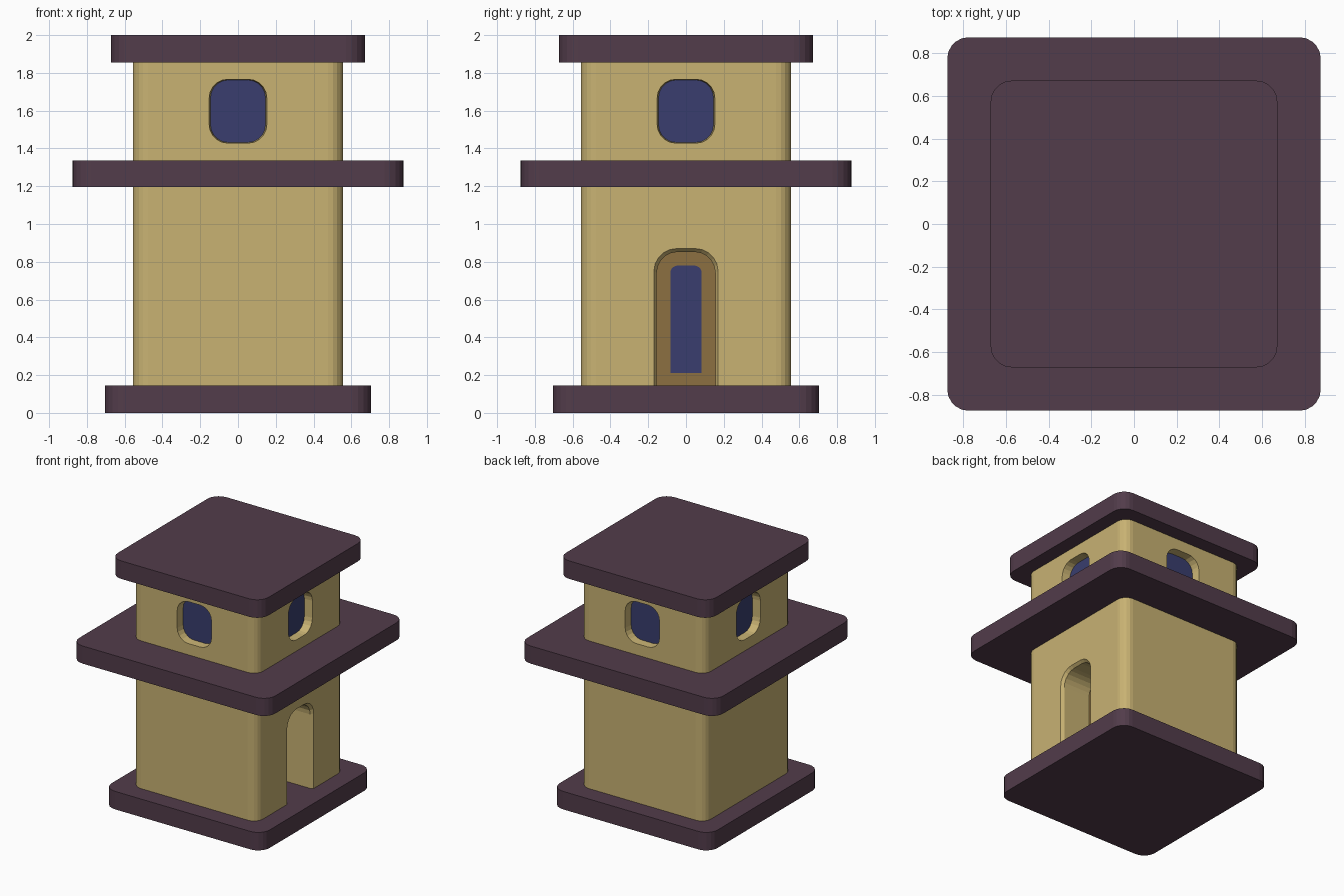
import bpy, bmesh
from math import sin, cos, pi
from mathutils import Matrix

if "Cube" in bpy.data.objects:
    bpy.data.objects.remove(bpy.data.objects["Cube"])


def material(name, rgb):
    m = bpy.data.materials.new(name)
    m.diffuse_color = (*rgb, 1)
    m.use_nodes = True
    m.node_tree.nodes["Principled BSDF"].inputs["Base Color"].default_value = m.diffuse_color
    return m


PURPLE = material("plum", (0.084, 0.045, 0.069))
TAN = material("sandstone", (0.578, 0.445, 0.171))
BLUE = material("blue", (0.041, 0.048, 0.156))
BROWN = material("wood", (0.262, 0.162, 0.053))


def outline(w, lo, hi, r_low, r_high, seg=5):
    """Rounded rectangle: half width w, from lo to hi, with own radius below and above."""
    pts = []
    for sx, y, r, start in ((1, lo, r_low, -pi / 2), (1, hi, r_high, 0),
                            (-1, hi, r_high, pi / 2), (-1, lo, r_low, pi)):
        cx, cy = sx * (w - r), y + (r if y == lo else -r)
        steps = seg if r > 0 else 0
        for i in range(steps + 1):
            a = start + (pi / 2) * i / max(steps, 1)
            pts.append((cx + r * cos(a), cy + r * sin(a)))
    return pts


def loft(name, rings, mat):
    """Closed solid through matching rings of 3D points."""
    bm = bmesh.new()
    vs = [[bm.verts.new(p) for p in ring] for ring in rings]
    n = len(vs[0])
    for a, b in zip(vs, vs[1:]):
        for i in range(n):
            bm.faces.new((a[i], a[(i + 1) % n], b[(i + 1) % n], b[i]))
    bm.faces.new(vs[0])
    bm.faces.new(vs[-1])
    bmesh.ops.recalc_face_normals(bm, faces=bm.faces)
    me = bpy.data.meshes.new(name)
    bm.to_mesh(me)
    bm.free()
    me.materials.append(mat)
    ob = bpy.data.objects.new(name, me)
    bpy.context.collection.objects.link(ob)
    return ob


def block(name, half, z0, z1, r, mat):
    ring = outline(half, -half, half, r, r)
    return loft(name, [[(x, y, z) for x, y in ring] for z in (z0, z1)], mat)


def on_wall(name, layers, turn, mat):
    """Loft of (distance from centre, outline) layers, turned onto a wall."""
    ob = loft(name, [[(u, -d, v) for u, v in ring] for d, ring in layers], mat)
    ob.data.transform(Matrix.Rotation(turn * pi / 2, 4, 'Z'))
    return ob


def cut(body, cutter):
    cutter.hide_render = True
    cutter.display_type = 'WIRE'
    mod = body.modifiers.new("opening", 'BOOLEAN')
    mod.operation = 'DIFFERENCE'
    mod.solver = 'EXACT'
    mod.object = cutter


# Slabs and walls
block("base_slab", 0.705, 0, 0.145, 0.1, PURPLE)
block("middle_roof", 0.875, 1.195, 1.337, 0.1, PURPLE)
block("top_roof", 0.672, 1.855, 2.0, 0.1, PURPLE)
WALL = 0.557
lower = block("lower_walls", WALL, 0.145, 1.195, 0.08, TAN)
upper = block("upper_walls", WALL, 1.337, 1.855, 0.08, TAN)

# Four recessed windows
for k, side in enumerate(("front", "right", "back", "left")):
    outer = outline(0.153, 1.428, 1.766, 0.1, 0.1)
    inner = outline(0.145, 1.432, 1.762, 0.095, 0.095)
    cut(upper, on_wall(side + "_window_cutter",
                       [(0.62, outer), (WALL, outer), (0.48, inner)], k, TAN))
    pane = outline(0.16, 1.415, 1.78, 0.1, 0.1)
    on_wall(side + "_window_pane", [(0.49, pane), (0.46, pane)], k, BLUE)

# Deep arched doorway on the right side
outer = outline(0.17, 0.1, 0.87, 0, 0.12)
inner = outline(0.155, 0.1, 0.852, 0, 0.11)
cut(lower, on_wall("doorway_cutter",
                   [(0.62, outer), (WALL, outer), (0.535, inner), (0.28, inner)], 1, TAN))
panel = outline(0.165, 0.14, 0.862, 0, 0.11)
on_wall("door_panel", [(0.30, panel), (0.26, panel)], 1, BROWN)
glass = outline(0.083, 0.21, 0.78, 0, 0.04)
on_wall("door_glass", [(0.305, glass), (0.28, glass)], 1, BLUE)
